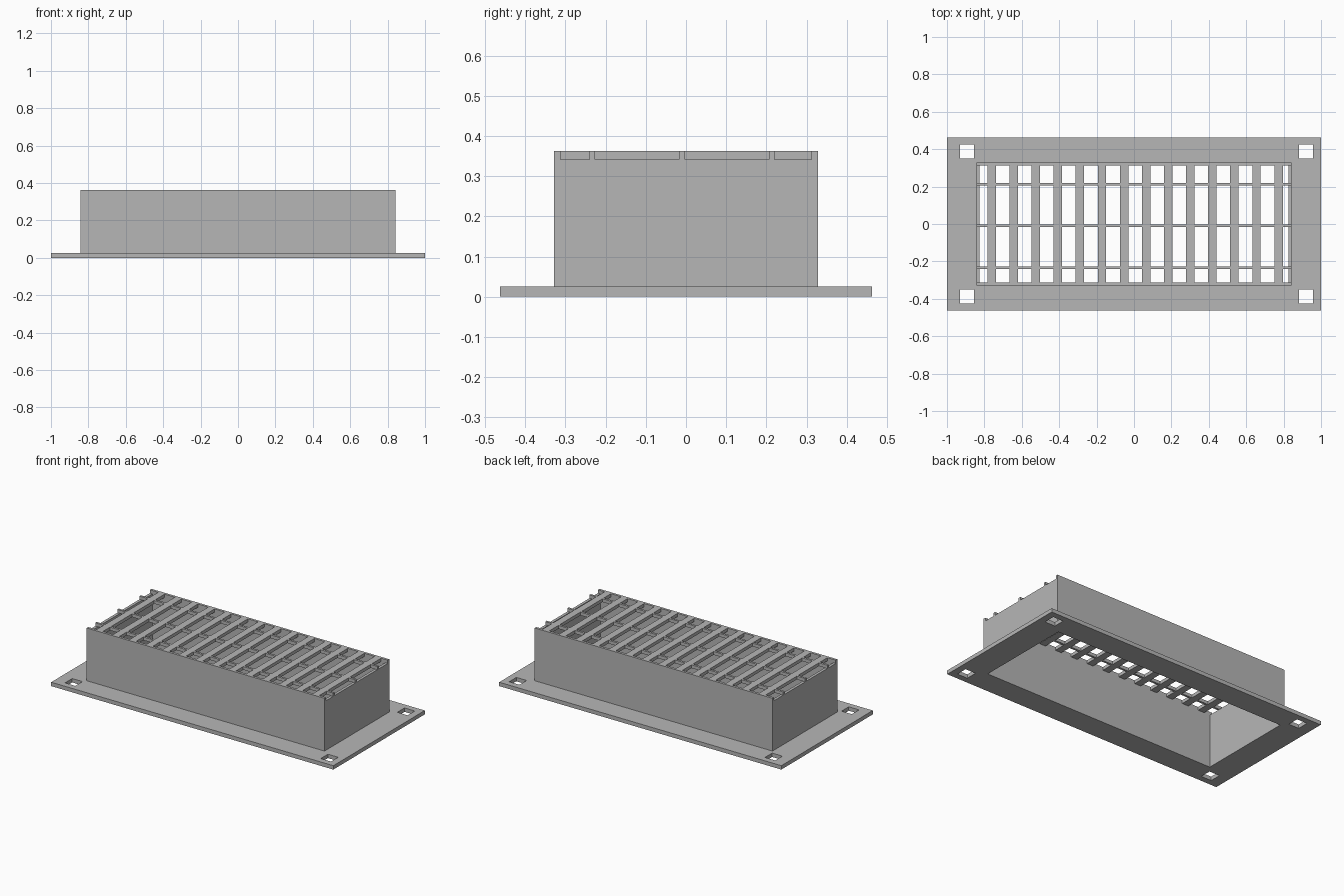
import bpy, bmesh, math

if "Cube" in bpy.data.objects:
    bpy.data.objects.remove(bpy.data.objects["Cube"])

grey = bpy.data.materials.new("plain grey")
grey.diffuse_color = (0.47, 0.47, 0.47, 1)
grey.use_nodes = True
grey.node_tree.nodes["Principled BSDF"].inputs["Base Color"].default_value = grey.diffuse_color


def plate(name, xs, ys, z0, z1, solid):
    """Flat plate on a grid of cut lines, keeping only the cells that are solid."""
    xs, ys = sorted(set(xs)), sorted(set(ys))
    bm = bmesh.new()
    grid = {}

    def vert(i, j):
        if (i, j) not in grid:
            grid[i, j] = bm.verts.new((xs[i], ys[j], z0))
        return grid[i, j]

    for i in range(len(xs) - 1):
        for j in range(len(ys) - 1):
            if solid((xs[i] + xs[i + 1]) / 2, (ys[j] + ys[j + 1]) / 2):
                bm.faces.new([vert(i, j), vert(i + 1, j),
                              vert(i + 1, j + 1), vert(i, j + 1)])
    top = bmesh.ops.extrude_face_region(bm, geom=bm.faces[:])["geom"]
    bmesh.ops.translate(bm, vec=(0, 0, z1 - z0),
                        verts=[g for g in top if isinstance(g, bmesh.types.BMVert)])
    bmesh.ops.recalc_face_normals(bm, faces=bm.faces[:])
    bmesh.ops.dissolve_limit(bm, angle_limit=math.radians(1),
                             verts=bm.verts[:], edges=bm.edges[:])
    bmesh.ops.triangulate(bm, faces=[f for f in bm.faces if len(f.verts) > 4])
    mesh = bpy.data.meshes.new(name)
    bm.to_mesh(mesh)
    bm.free()
    mesh.materials.append(grey)
    obj = bpy.data.objects.new(name, mesh)
    bpy.context.collection.objects.link(obj)
    return obj


def spans(centres, width):
    return [(c - width / 2, c + width / 2) for c in centres]


def within(v, ranges):
    return any(a < v < b for a, b in ranges)


def ends(ranges):
    return [v for r in ranges for v in r]


# Main sizes
FX, FY, FZ = 1.0, 0.463, 0.025          # flange
BX, BY, BZ = 0.843, 0.328, 0.363        # duct box
IX, IY = 0.825, 0.312                   # duct opening
GZ = 0.342                              # underside of grille

# Mounting flange with the duct opening and four square screw holes
hole_x = spans((-0.893, 0.92), 0.073)
hole_y = spans((-0.388, 0.388), 0.073)
plate("mounting_flange",
      [-FX, FX, -IX, IX] + ends(hole_x), [-FY, FY, -IY, IY] + ends(hole_y), 0, FZ,
      lambda x, y: not (abs(x) < IX and abs(y) < IY)
      and not (within(x, hole_x) and within(y, hole_y)))

# Rectangular duct wall
plate("duct_wall", [-BX, -IX, IX, BX], [-BY, -IY, IY, BY], FZ, GZ,
      lambda x, y: abs(x) > IX or abs(y) > IY)

# Grille: slats across, thin bars lengthwise, rims along the long walls
slats = spans([-0.761 + 0.118 * k for k in range(14)], 0.045)
bars = spans((-0.2335, -0.01, 0.2135), 0.014)
plate("grille", [-BX, BX] + ends(slats), [-BY, -IY, IY, BY] + ends(bars), GZ, BZ,
      lambda x, y: abs(y) > IY or within(x, slats) or within(y, bars))
